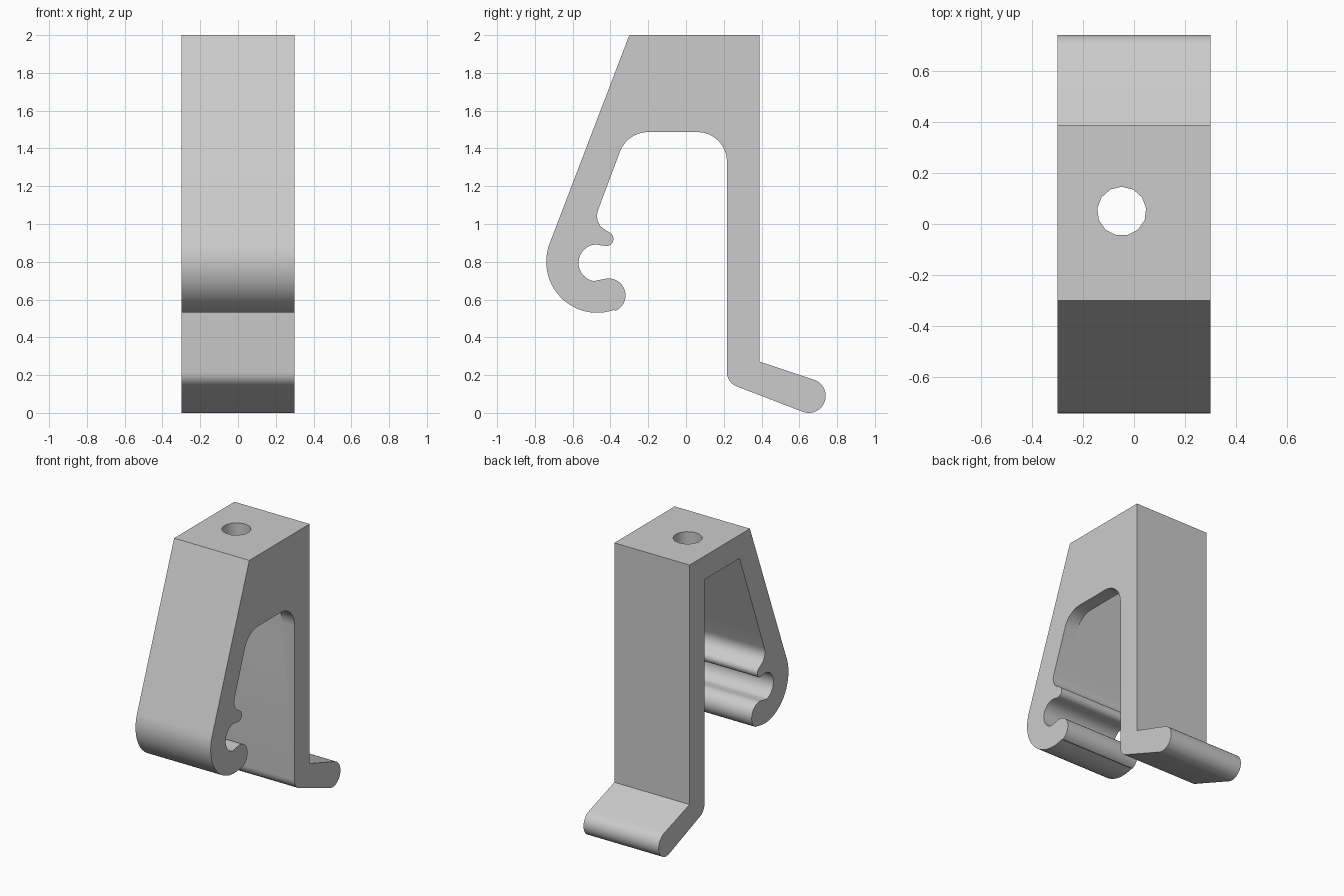
import bpy, bmesh
from math import cos, sin, radians
from mathutils import Vector

if "Cube" in bpy.data.objects:
    bpy.data.objects.remove(bpy.data.objects["Cube"], do_unlink=True)

HALF = 0.3          # half width of the bracket
LIP = 0.2           # inner face of the thick side web


def arc(cy, cz, r, a0, a1, n=12):
    """Points of a circular arc in the y-z plane, angles in degrees."""
    steps = [radians(a0 + (a1 - a0) * i / n) for i in range(n + 1)]
    return [(cy + r * cos(a), cz + r * sin(a)) for a in steps]


def prism(name, outline, x0, x1):
    """Extrude a y-z outline along x."""
    bm = bmesh.new()
    face = bm.faces.new([bm.verts.new((x0, y, z)) for y, z in outline])
    ext = bmesh.ops.extrude_face_region(bm, geom=[face])["geom"]
    moved = [v for v in ext if isinstance(v, bmesh.types.BMVert)]
    bmesh.ops.translate(bm, verts=moved, vec=(x1 - x0, 0, 0))
    bmesh.ops.recalc_face_normals(bm, faces=bm.faces)
    mesh = bpy.data.meshes.new(name)
    bm.to_mesh(mesh)
    bm.free()
    obj = bpy.data.objects.new(name, mesh)
    bpy.context.collection.objects.link(obj)
    return obj


def cut(target, cutter):
    """Subtract a cutter and remove it."""
    cutter.hide_render = True
    mod = target.modifiers.new("cut", "BOOLEAN")
    mod.operation, mod.solver, mod.object = "DIFFERENCE", "EXACT", cutter
    bpy.context.view_layer.objects.active = target
    bpy.ops.object.modifier_apply(modifier=mod.name)
    bpy.data.objects.remove(cutter, do_unlink=True)


# Inner wall of the slanted arm and the leg
wall_low = Vector((-0.465, 1.075))
fillet = arc(-0.2, 1.327, 0.16, 159.5, 90, 8)
wall_high = Vector(fillet[0])
leg_in, leg_out = 0.217, 0.388

# Side outline: slanted arm, hook, nub, arch, leg and foot
outline = [(leg_out, 2.0), (-0.3, 2.0)]
outline += arc(-0.47, 0.80, 0.27, 159, 289, 24)           # hook outside
outline += arc(-0.41, 0.622, 0.09, -65, 97, 14)           # hook tip
outline += arc(-0.471, 0.794, 0.098, -100, -265, 18)      # pipe seat
outline += arc(-0.422, 0.921, 0.038, -90, 62, 10)         # nub
outline += [(-0.43, 0.97), (-0.455, 0.99), (-0.469, 1.02), (-0.472, 1.048)]
outline += [tuple(wall_low)] + fillet                     # arm inside
outline += arc(0.06, 1.33, 0.157, 90, 0, 8)               # arch to leg
outline += arc(leg_in + 0.08, 0.215, 0.08, 180, 250, 6)   # heel
outline += arc(0.65, 0.09, 0.09, -109, 71, 16)            # foot end
outline += [(leg_out, 0.272)]
bracket = prism("hook_bracket", outline, -HALF, HALF)

# Pocket under the top plate, open on one side
def on_wall(z):
    return wall_low.lerp(wall_high, (z - wall_low.y) / (wall_high.y - wall_low.y))

pocket = [tuple(on_wall(1.2)), tuple(on_wall(1.83)), (leg_in, 1.83), (leg_in, 1.2)]
cut(bracket, prism("pocket_cutter", pocket, -HALF - 0.1, LIP))

# Screw hole through the top plate
bpy.ops.mesh.primitive_cylinder_add(vertices=13, radius=0.096, depth=0.5,
                                    location=(-0.048, 0.05, 1.95))
cut(bracket, bpy.context.object)

# Grey plastic
mat = bpy.data.materials.new("grey_plastic")
mat.use_nodes = True
grey = (0.6, 0.6, 0.6, 1)
mat.diffuse_color = grey
mat.node_tree.nodes["Principled BSDF"].inputs["Base Color"].default_value = grey
bracket.data.materials.clear()
bracket.data.materials.append(mat)

# Smooth shading with sharp corners
bpy.ops.object.select_all(action="DESELECT")
bracket.select_set(True)
bpy.context.view_layer.objects.active = bracket
bpy.ops.object.shade_smooth_by_angle(angle=radians(35))
